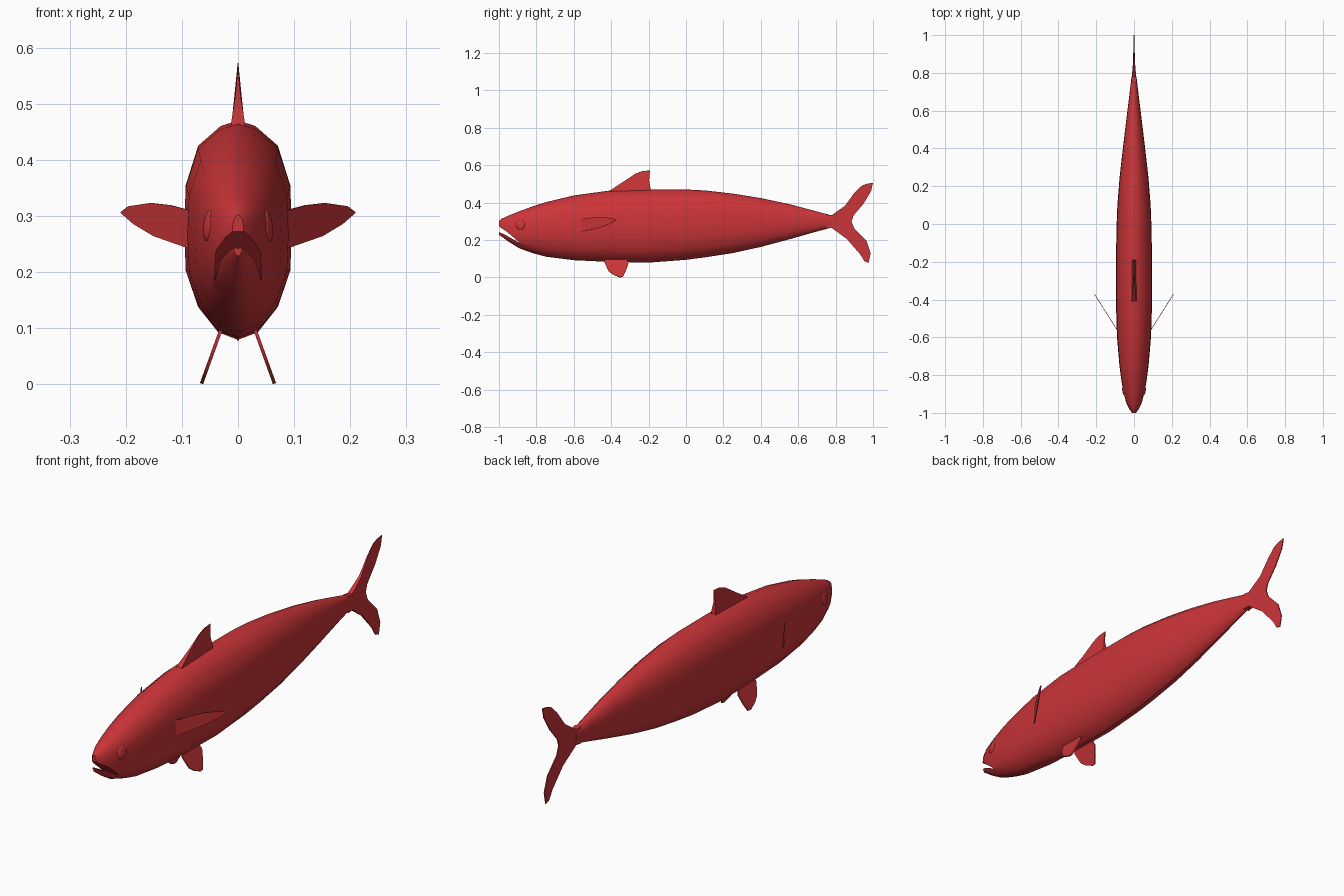
import bpy, bmesh, math
from mathutils import Vector, Matrix

if "Cube" in bpy.data.objects:
    bpy.data.objects.remove(bpy.data.objects["Cube"])

red = bpy.data.materials.new("red_skin")
red.diffuse_color = (0.6, 0.035, 0.04, 1)
red.use_nodes = True
red.node_tree.nodes["Principled BSDF"].inputs["Base Color"].default_value = red.diffuse_color


def finish(name, bm, mirror=False, angle=40):
    bmesh.ops.recalc_face_normals(bm, faces=bm.faces)
    me = bpy.data.meshes.new(name)
    bm.to_mesh(me)
    bm.free()
    ob = bpy.data.objects.new(name, me)
    bpy.context.collection.objects.link(ob)
    me.materials.append(red)
    bpy.ops.object.select_all(action='DESELECT')
    bpy.context.view_layer.objects.active = ob
    ob.select_set(True)
    if mirror:
        ob.modifiers.new("mirror", 'MIRROR')
        bpy.ops.object.modifier_apply(modifier="mirror")
    bpy.ops.object.shade_smooth_by_angle(angle=math.radians(angle))
    return ob


def slab(points, normal, half):
    """Closed thin plate around a 3D outline; half(p) gives half thickness."""
    bm = bmesh.new()
    n = Vector(normal).normalized()
    a = [bm.verts.new(Vector(p) + n * half(p)) for p in points]
    b = [bm.verts.new(Vector(p) - n * half(p)) for p in points]
    bm.faces.new(a)
    bm.faces.new(b[::-1])
    for i in range(len(a)):
        j = (i + 1) % len(a)
        bm.faces.new((a[i], b[i], b[j], a[j]))
    return bm


# Body: lofted cross-sections (y, top, bottom, half width)
rings = [(-1.0, .302, .228, .010), (-.985, .314, .218, .022), (-.95, .330, .192, .040),
         (-.89, .354, .155, .056), (-.82, .380, .130, .068), (-.75, .402, .111, .077),
         (-.60, .438, .092, .090), (-.41, .464, .083, .096), (-.20, .470, .079, .096),
         (0.0, .470, .094, .092), (.10, .465, .107, .088), (.25, .448, .130, .076),
         (.40, .424, .163, .059), (.55, .392, .203, .041), (.68, .358, .240, .025),
         (.78, .331, .267, .013)]
half = [(0, 1), (.32, .95), (.74, .77), (.97, .41), (1, 0), (.97, -.37),
        (.74, -.70), (.37, -.93), (0, -1)]
section = half + [(-x, z) for x, z in half[-2:0:-1]]
bm = bmesh.new()
loops = []
for y, top, bot, w in rings:
    c, h = (top + bot) / 2, (top - bot) / 2
    loops.append([bm.verts.new((x * w, y, c + z * h)) for x, z in section])
n = len(section)
for p, q in zip(loops, loops[1:]):
    for i in range(n):
        j = (i + 1) % n
        bm.faces.new((p[i], p[j], q[j], q[i]))
bm.faces.new(loops[0])
bm.faces.new(loops[-1][::-1])
body = finish("body", bm)

# Mouth: wedge cut out of the head
wedge = [(-1.05, .283), (-1.0, .272), (-.96, .246), (-.885, .182),
         (-.96, .224), (-1.0, .243), (-1.05, .258)]
cutter = finish("mouth_cutter", slab([(0, y, z) for y, z in wedge], (1, 0, 0), lambda p: .2))
cutter.hide_render = True
mod = body.modifiers.new("mouth", 'BOOLEAN')
mod.operation, mod.solver, mod.object = 'DIFFERENCE', 'EXACT', cutter
bpy.context.view_layer.objects.active = body
bpy.ops.object.modifier_apply(modifier="mouth")
bpy.data.objects.remove(cutter)
bpy.ops.object.select_all(action='DESELECT')
body.select_set(True)
bpy.ops.object.shade_smooth_by_angle(angle=math.radians(40))

# Dorsal fin, thick at the root and thin at the tip
dorsal = [(-.43, .44), (-.405, .466), (-.33, .515), (-.27, .555), (-.235, .568),
          (-.193, .572), (-.197, .52), (-.190, .475), (-.190, .44)]
finish("dorsal_fin", slab([(0, y, z) for y, z in dorsal], (1, 0, 0),
                          lambda p: max(.001, min(.014, .014 - (p[2] - .455) * .16))))

# Forked tail fin
tail = [(.75, .336), (.78, .333), (.85, .383), (.90, .452), (.94, .49), (.965, .50), (1.0, .506),
        (.99, .462), (.95, .395), (.895, .33), (.885, .298), (.90, .262), (.965, .195),
        (.987, .13), (.977, .078), (.955, .085), (.93, .125), (.86, .205), (.78, .264), (.75, .262)]
finish("tail_fin", slab([(0, y, z) for y, z in tail], (1, 0, 0),
                        lambda p: max(.002, .013 - (p[1] - .76) * .08)))

# Pectoral fins, swept outwards and back
pectoral = [(.08, .244), (.09, .243), (.15, .264), (.185, .285), (.209, .306),
            (.195, .317), (.155, .323), (.12, .319), (.09, .311), (.08, .31)]
slope = .19 / .12
finish("pectoral_fins", slab([(x, -.56 + (x - .09) * slope, z) for x, z in pectoral],
                             (slope, -1, 0), lambda p: .0015), mirror=True)

# Pelvic fins, splayed downwards
pelvic = [(-.43, .11), (-.437, .085), (-.415, .035), (-.39, .016), (-.355, .001),
          (-.338, .003), (-.322, .035), (-.308, .075), (-.32, .11)]
finish("pelvic_fins", slab([(.033 + (.09 - z) * .36, y, z) for y, z in pelvic],
                           (1, 0, .36), lambda p: .003), mirror=True)

# Eyes: flattened spheres set in the head
bm = bmesh.new()
bmesh.ops.create_uvsphere(bm, u_segments=16, v_segments=8, radius=1)
bmesh.ops.transform(bm, verts=bm.verts, matrix=Matrix.Translation((.052, -.885, .283))
                    @ Matrix.Rotation(math.radians(-12), 4, 'Z')
                    @ Matrix.Rotation(math.radians(-8), 4, 'Y')
                    @ Matrix.Diagonal((.009, .026, .029, 1)))
finish("eyes", bm, mirror=True, angle=60)
